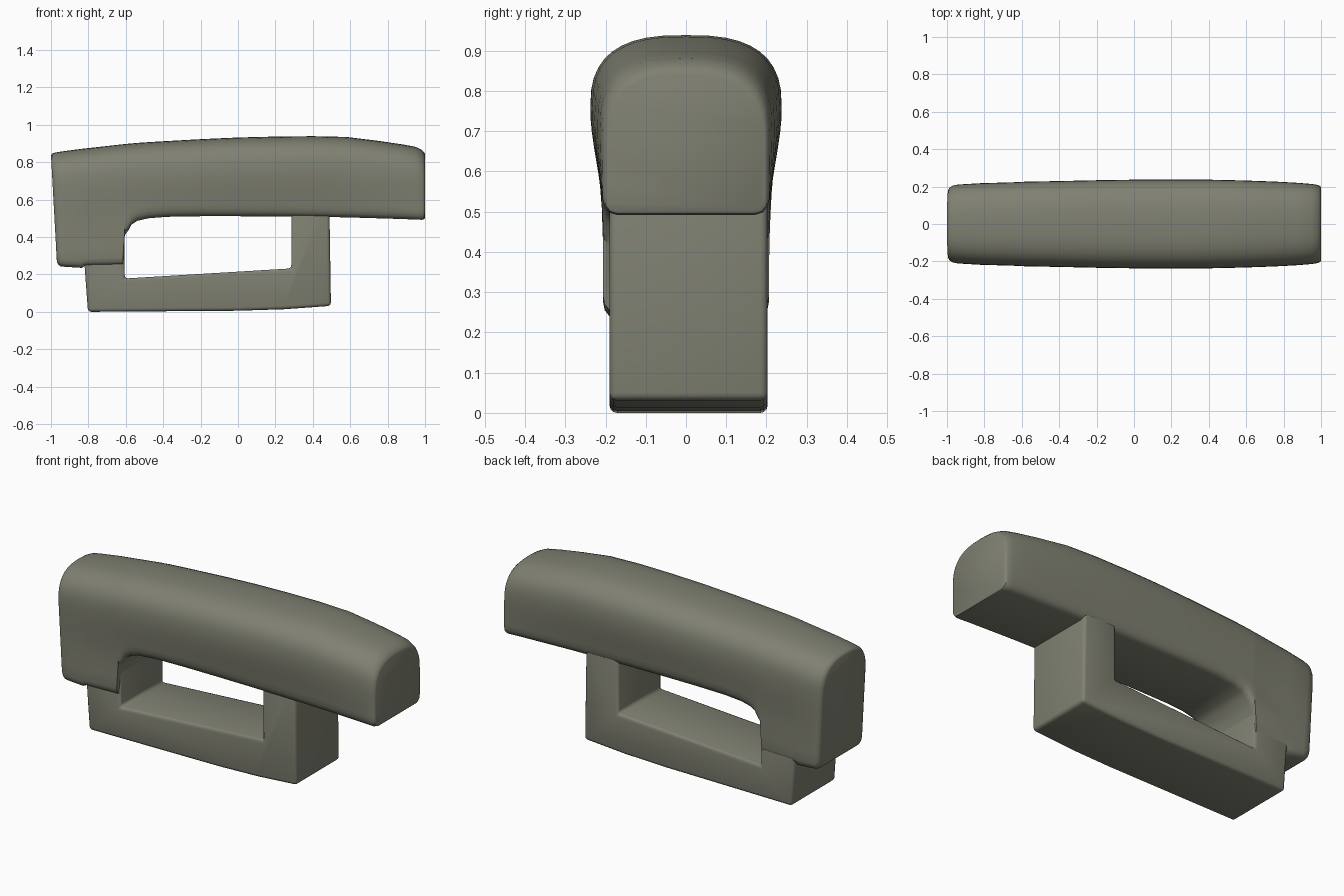
import bpy, bmesh, math

if "Cube" in bpy.data.objects:
    bpy.data.objects.remove(bpy.data.objects["Cube"])

mat = bpy.data.materials.new("olive_grey")
mat.diffuse_color = (0.215, 0.217, 0.168, 1)
mat.use_nodes = True
mat.node_tree.nodes["Principled BSDF"].inputs["Base Color"].default_value = mat.diffuse_color


def finish(bm, name):
    bmesh.ops.recalc_face_normals(bm, faces=bm.faces)
    me = bpy.data.meshes.new(name)
    bm.to_mesh(me)
    bm.free()
    me.materials.append(mat)
    ob = bpy.data.objects.new(name, me)
    bpy.context.collection.objects.link(ob)
    bpy.ops.object.select_all(action='DESELECT')
    ob.select_set(True)
    bpy.context.view_layer.objects.active = ob
    bpy.ops.object.shade_smooth_by_angle(angle=math.radians(38))
    return ob


def half_section(zt, zb, w):
    """Half outline from bottom centre to top centre: (y, z)."""
    wb = min(0.206, w)
    zm = zt - 0.18
    pts = [(0, zb), (wb - 0.035, zb), (wb - 0.015, zb + 0.006),
           (wb - 0.004, zb + 0.02)]
    for i in range(8):                      # flaring side
        z = zb + 0.04 + (zm - zb - 0.04) * i / 7
        t = min(1, (zm - z) / 0.27)
        t = t * t * (3 - 2 * t)
        pts.append((w + (wb - w) * t, z))
    for i in range(1, 11):                  # rounded crown
        a = math.pi / 2 * i / 10
        y = w * max(0, math.cos(a)) ** (2 / 2.7)
        pts.append((y if i < 10 else 0, zm + 0.18 * math.sin(a) ** (2 / 2.7)))
    return pts


# Upper body: x, top z, bottom z, half width
stations = [
    (-1.0, 0.835, 0.27, 0.185), (-0.994, 0.845, 0.253, 0.196),
    (-0.98, 0.851, 0.243, 0.205), (-0.95, 0.856, 0.24, 0.211),
    (-0.84, 0.871, 0.235, 0.217), (-0.82, 0.873, 0.245, 0.218),
    (-0.615, 0.896, 0.25, 0.224), (-0.605, 0.897, 0.41, 0.225),
    (-0.585, 0.899, 0.437, 0.226), (-0.57, 0.9, 0.465, 0.226),
    (-0.54, 0.903, 0.486, 0.227), (-0.48, 0.907, 0.5, 0.228),
    (-0.38, 0.913, 0.508, 0.23), (-0.2, 0.923, 0.511, 0.234),
    (0.0, 0.932, 0.511, 0.237), (0.2, 0.937, 0.51, 0.238),
    (0.4, 0.939, 0.508, 0.237), (0.58, 0.935, 0.505, 0.233),
    (0.75, 0.914, 0.5, 0.227), (0.88, 0.895, 0.496, 0.22),
    (0.95, 0.882, 0.493, 0.214), (0.982, 0.866, 0.492, 0.209),
    (0.995, 0.853, 0.495, 0.203), (1.0, 0.842, 0.502, 0.196),
]
bm = bmesh.new()
rings = []
for x, zt, zb, w in stations:
    half = half_section(zt, zb, w)
    loop = half + [(-y, z) for y, z in reversed(half[1:-1])]
    lean = 0.055 * min(1, max(0, (-0.82 - x) / 0.13))   # sloping rear face
    rings.append([bm.verts.new((x + lean * (0.84 - z), y, z)) for y, z in loop])
n = len(rings[0])
for a, b in zip(rings, rings[1:]):
    for i in range(n):
        j = (i + 1) % n
        bm.faces.new((a[i], a[j], b[j], b[i]))
bm.faces.new(rings[0])
bm.faces.new(rings[-1])
finish(bm, "upper_body")

# Lower U-shaped frame: rear post, bottom bar and front post
outline = [(-0.825, 0.32), (-0.817, 0.2), (-0.802, 0.004), (0.0, 0.01),
           (0.25, 0.018), (0.497, 0.036), (0.488, 0.6), (0.285, 0.6),
           (0.285, 0.232), (-0.606, 0.178), (-0.608, 0.45), (-0.8, 0.45)]
bm = bmesh.new()
face = bm.faces.new([bm.verts.new((x, -0.19, z)) for x, z in outline])
ext = bmesh.ops.extrude_face_region(bm, geom=[face])
for v in ext["geom"]:
    if isinstance(v, bmesh.types.BMVert):
        v.co.y = 0.203
bmesh.ops.recalc_face_normals(bm, faces=bm.faces)
sharp = [e for e in bm.edges if e.calc_face_angle(0) > 0.3]
bmesh.ops.bevel(bm, geom=sharp, offset=0.018, segments=3, profile=0.5,
                affect='EDGES', clamp_overlap=True)
# Drop the lowest point exactly to the ground
low = min(v.co.z for v in bm.verts)
for v in bm.verts:
    if v.co.z < 0.1:
        v.co.z -= low
finish(bm, "lower_frame")
